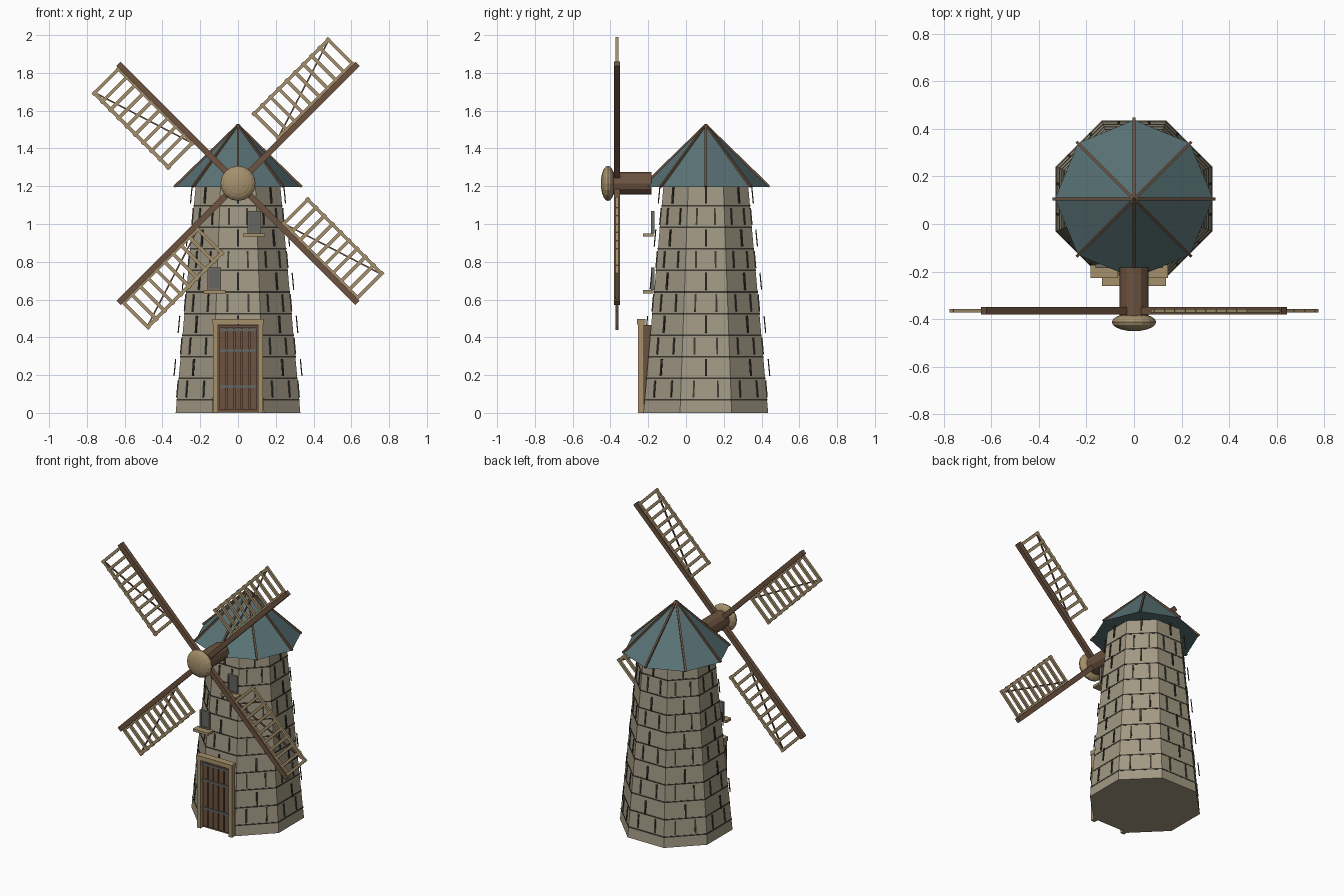
import bpy, bmesh
from math import sin, cos, pi, radians
from mathutils import Vector, Matrix

if "Cube" in bpy.data.objects:
    bpy.data.objects.remove(bpy.data.objects["Cube"])

CY = 0.105           # tower axis in y
HUB = Vector((0, -0.365, 1.215))
K = 1 / cos(pi / 8)  # octagon apothem -> corner radius


def mat(name, c):
    m = bpy.data.materials.new(name)
    m.diffuse_color = (*c, 1)
    m.use_nodes = True
    m.node_tree.nodes["Principled BSDF"].inputs["Base Color"].default_value = m.diffuse_color
    return m


STONE = mat("stone", (0.36, 0.32, 0.23))
MORTAR = mat("mortar", (0.05, 0.045, 0.035))
ROOF = mat("roof_blue", (0.10, 0.17, 0.18))
BROWN = mat("brown_wood", (0.15, 0.085, 0.05))
TAN = mat("tan_wood", (0.38, 0.28, 0.15))
FRAME = mat("window_grey", (0.16, 0.15, 0.12))
IRON = mat("iron", (0.13, 0.13, 0.12))


def finish(bm, name, m):
    me = bpy.data.meshes.new(name)
    bm.to_mesh(me)
    bm.free()
    me.materials.append(m)
    ob = bpy.data.objects.new(name, me)
    bpy.context.collection.objects.link(ob)
    return ob


def beam(bm, p, q, w, d, side=(0, 1, 0)):
    """Box from p to q; d is its size along 'side', w across it."""
    p, q = Vector(p), Vector(q)
    z = (q - p).normalized()
    x = Vector(side).cross(z).normalized()
    y = z.cross(x)
    rot = Matrix((x, y, z)).transposed().to_4x4()
    size = Matrix.Diagonal((w, d, (q - p).length, 1))
    bmesh.ops.create_cube(bm, size=1, matrix=Matrix.Translation((p + q) / 2) @ rot @ size)


def box(bm, x0, x1, y0, y1, z0, z1):
    bmesh.ops.create_cube(bm, size=1, matrix=Matrix.Translation(((x0 + x1) / 2, (y0 + y1) / 2, (z0 + z1) / 2))
                          @ Matrix.Diagonal((x1 - x0, y1 - y0, z1 - z0, 1)))


def cone(bm, r0, r1, z0, z1, turn, n=8):
    bmesh.ops.create_cone(bm, cap_ends=True, segments=n, radius1=r0, radius2=r1, depth=z1 - z0,
                          matrix=Matrix.Translation((0, CY, (z0 + z1) / 2)) @ Matrix.Rotation(turn, 4, 'Z'))


def apothem(z):
    return 0.33 - 0.088 * z


# tower
bm = bmesh.new()
cone(bm, apothem(0) * K, apothem(1.2) * K, 0, 1.2, pi / 8)
finish(bm, "tower", STONE)

# mortar rings between courses
bm = bmesh.new()
for k in range(10):
    z = 0.07 + 0.114 * k
    r = (apothem(z) + 0.002) * K
    cone(bm, r, r, z - 0.004, z + 0.004, pi / 8)
finish(bm, "mortar_rings", MORTAR)

# upright joints, staggered from course to course
bm = bmesh.new()
for k in range(10):
    zc = 0.127 + 0.114 * k
    for i in range(8):
        for off in ((0,) if k % 2 else (-11.25, 11.25)):
            a = i * pi / 4 + radians(off)
            face = Vector((cos(i * pi / 4), sin(i * pi / 4), 0))
            pts = []
            for z in (zc - 0.045, zc + 0.045):
                r = apothem(z) * K if k % 2 else (apothem(z) + 0.002) / cos(radians(off))
                pts.append((r * cos(a), CY + r * sin(a), z))
            beam(bm, *pts, 0.01, 0.006, face)
finish(bm, "mortar_joints", MORTAR)

# roof and its ribs
bm = bmesh.new()
cone(bm, 0.333, 0.0, 1.195, 1.525, 0)
finish(bm, "roof", ROOF)
bm = bmesh.new()
for i in range(8):
    a = i * pi / 4
    beam(bm, (0, CY, 1.525), (0.338 * cos(a), CY + 0.338 * sin(a), 1.197), 0.012, 0.012, (-sin(a), cos(a), 0))
finish(bm, "roof_ribs", BROWN)

# door: planks, straps, frame
bm = bmesh.new()
box(bm, -0.105, 0.105, -0.228, -0.17, 0.005, 0.465)
for i in range(5):
    x = -0.08 + 0.04 * i
    box(bm, x - 0.017, x + 0.017, -0.238, -0.22, 0.015, 0.455)
finish(bm, "door", BROWN)
bm = bmesh.new()
for z in (0.14, 0.33, 0.44):
    box(bm, -0.1, 0.1, -0.244, -0.232, z - 0.008, z + 0.008)
finish(bm, "door_straps", IRON)
bm = bmesh.new()
for s in (-1, 1):
    box(bm, s * 0.119 - 0.014, s * 0.119 + 0.014, -0.255, -0.222, 0, 0.47)
box(bm, -0.135, 0.135, -0.26, -0.215, 0.467, 0.497)
finish(bm, "door_frame", TAN)

# windows with sills
for i, (x, z) in enumerate(((0.085, 0.95), (-0.125, 0.65))):
    bm = bmesh.new()
    box(bm, x - 0.026, x + 0.026, -0.18, -0.172, z + 0.01, z + 0.11)
    finish(bm, f"window_pane_{i}", IRON)
    bm = bmesh.new()
    for s in (-1, 1):
        box(bm, x + s * 0.031 - 0.005, x + s * 0.031 + 0.005, -0.186, -0.168, z, z + 0.12)
    for h in (0.005, 0.115):
        box(bm, x - 0.036, x + 0.036, -0.186, -0.168, z + h - 0.005, z + h + 0.005)
    finish(bm, f"window_frame_{i}", FRAME)
    bm = bmesh.new()
    box(bm, x - 0.058, x + 0.058, -0.227, -0.172, z - 0.017, z)
    finish(bm, f"window_sill_{i}", TAN)

# shaft and hub
bm = bmesh.new()
bmesh.ops.create_cone(bm, cap_ends=True, segments=12, radius1=0.06, radius2=0.06, depth=0.21,
                      matrix=Matrix.Translation((0, -0.287, 1.215)) @ Matrix.Rotation(pi / 2, 4, 'X'))
finish(bm, "shaft", BROWN)
bm = bmesh.new()
bmesh.ops.create_uvsphere(bm, u_segments=16, v_segments=10, radius=1,
                          matrix=Matrix.Translation((0, -0.413, 1.215)) @ Matrix.Diagonal((0.093, 0.038, 0.093, 1))
                          @ Matrix.Rotation(pi / 2, 4, 'X'))
finish(bm, "hub", TAN)

# four sails: spar, ladder lattice, diagonal brace
spars, lattice, braces = bmesh.new(), bmesh.new(), bmesh.new()
for i in range(4):
    a = pi / 4 + i * pi / 2
    d, n = Vector((cos(a), 0, sin(a))), Vector((-sin(a), 0, cos(a)))

    def P(r, t):
        return HUB + d * r + n * t

    beam(spars, P(0, 0), P(0.895, 0), 0.032, 0.03)
    beam(lattice, P(0.31, 0.2), P(0.885, 0.2), 0.018, 0.014)
    beam(lattice, P(0.31, 0.022), P(0.885, 0.022), 0.012, 0.014)
    for j in range(10):
        r = 0.322 + 0.0615 * j
        beam(lattice, P(r, 0), P(r, 0.212), 0.018, 0.016)
    beam(braces, P(0.32, 0.02), P(0.87, 0.195), 0.008, 0.008)
finish(spars, "sail_spars", BROWN)
finish(lattice, "sail_lattice", TAN)
finish(braces, "sail_braces", BROWN)
